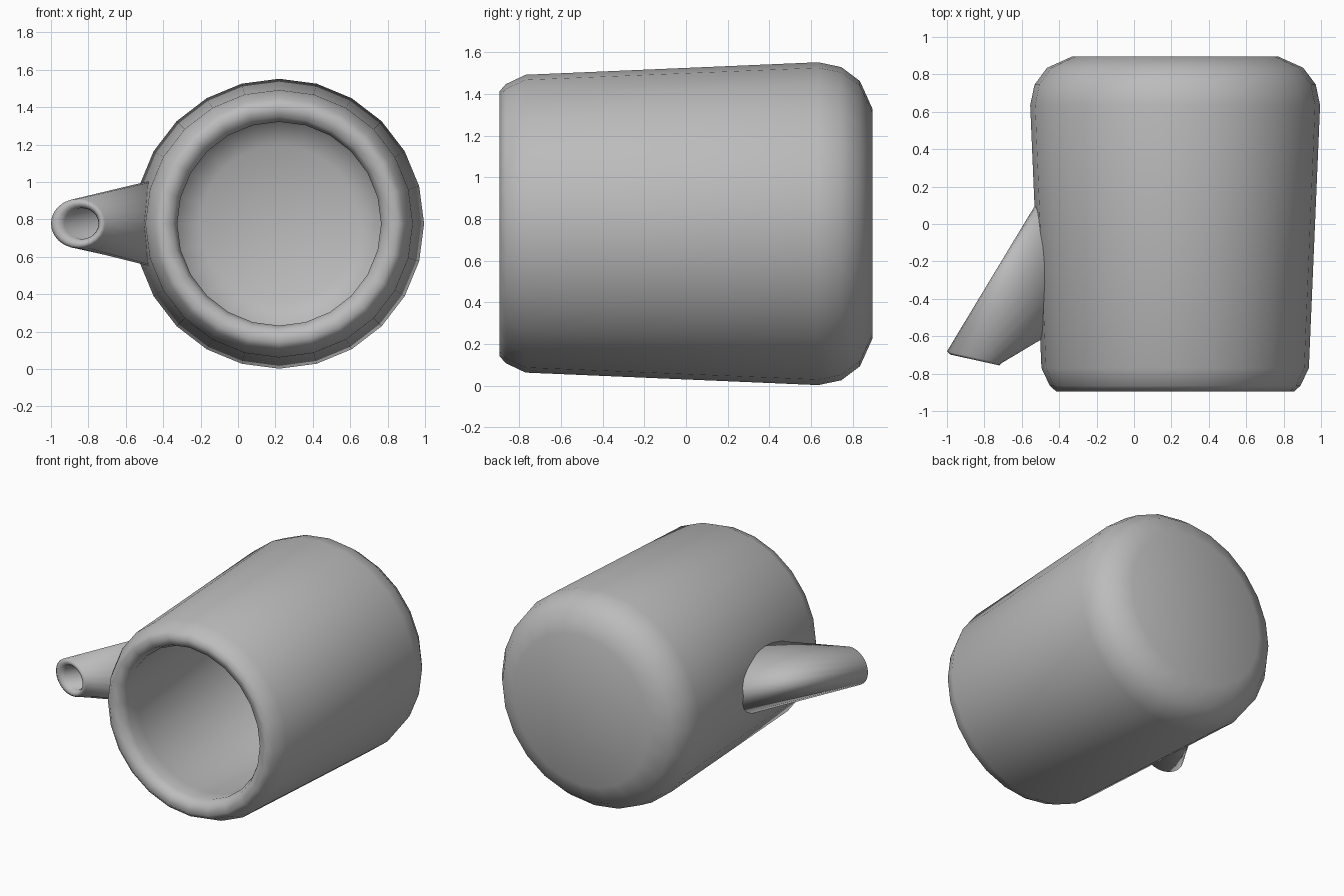
import bpy, bmesh, math
from mathutils import Vector

cube = bpy.data.objects.get("Cube")
if cube:
    bpy.data.objects.remove(cube, do_unlink=True)

grey = bpy.data.materials.new("plain grey")
grey.use_nodes = True
colour = (0.5, 0.5, 0.5, 1)
grey.diffuse_color = colour
grey.node_tree.nodes["Principled BSDF"].inputs["Base Color"].default_value = colour


def loft(name, rings, sides):
    """Skin a closed smooth surface through elliptical rings (centre, side, up)."""
    bm = bmesh.new()
    loops = []
    for centre, side, up in rings:
        angles = [math.tau * i / sides for i in range(sides)]
        loops.append([bm.verts.new(centre + side * math.cos(a) + up * math.sin(a))
                      for a in angles])
    for a, b in zip(loops, loops[1:]):
        for i in range(sides):
            j = (i + 1) % sides
            bm.faces.new((a[i], a[j], b[j], b[i]))
    for loop, ring in ((loops[0], rings[0]), (loops[-1], rings[-1])):
        pole = bm.verts.new(ring[0])
        for i in range(sides):
            bm.faces.new((loop[i], loop[(i + 1) % sides], pole))
    bmesh.ops.recalc_face_normals(bm, faces=bm.faces)
    for f in bm.faces:
        f.smooth = True
    mesh = bpy.data.meshes.new(name)
    bm.to_mesh(mesh)
    bm.free()
    mesh.materials.append(grey)
    obj = bpy.data.objects.new(name, mesh)
    bpy.context.collection.objects.link(obj)
    return obj


# Hollow vessel lying on its side: (y, radius) from the outer base round to the inside
profile = [(0.896, 0.55), (0.835, 0.685), (0.745, 0.752), (0.635, 0.775),
           (-0.77, 0.715), (-0.865, 0.67), (-0.896, 0.635), (-0.875, 0.57),
           (-0.82, 0.545), (-0.7, 0.555), (0.55, 0.61), (0.68, 0.56), (0.76, 0.42)]
loft("vessel_body", [(Vector((0.22, y, 0.777)), Vector((r, 0, 0)), Vector((0, 0, r)))
                     for y, r in profile], 24)

# Tapered spout, cut square to the vessel mouth at the tip and sunk into the wall
tip = (Vector((-0.855, -0.713, 0.778)), Vector((0.145, -0.032, 0)), Vector((0, 0, 0.132)))
root = (Vector((-0.45, -0.18, 0.778)), Vector((0, -0.41, 0)), Vector((0, 0, 0.233)))


def tip_ring(scale, shift):
    return (tip[0] + Vector(shift), tip[1] * scale, tip[2] * scale)


loft("spout", [root, tip,
               tip_ring(0.9, (0.004, -0.014, 0)),
               tip_ring(0.75, (0.01, -0.012, 0)),
               tip_ring(0.63, (0.018, 0.01, 0)),
               tip_ring(0.66, (0.22, 0.25, 0))], 24)
